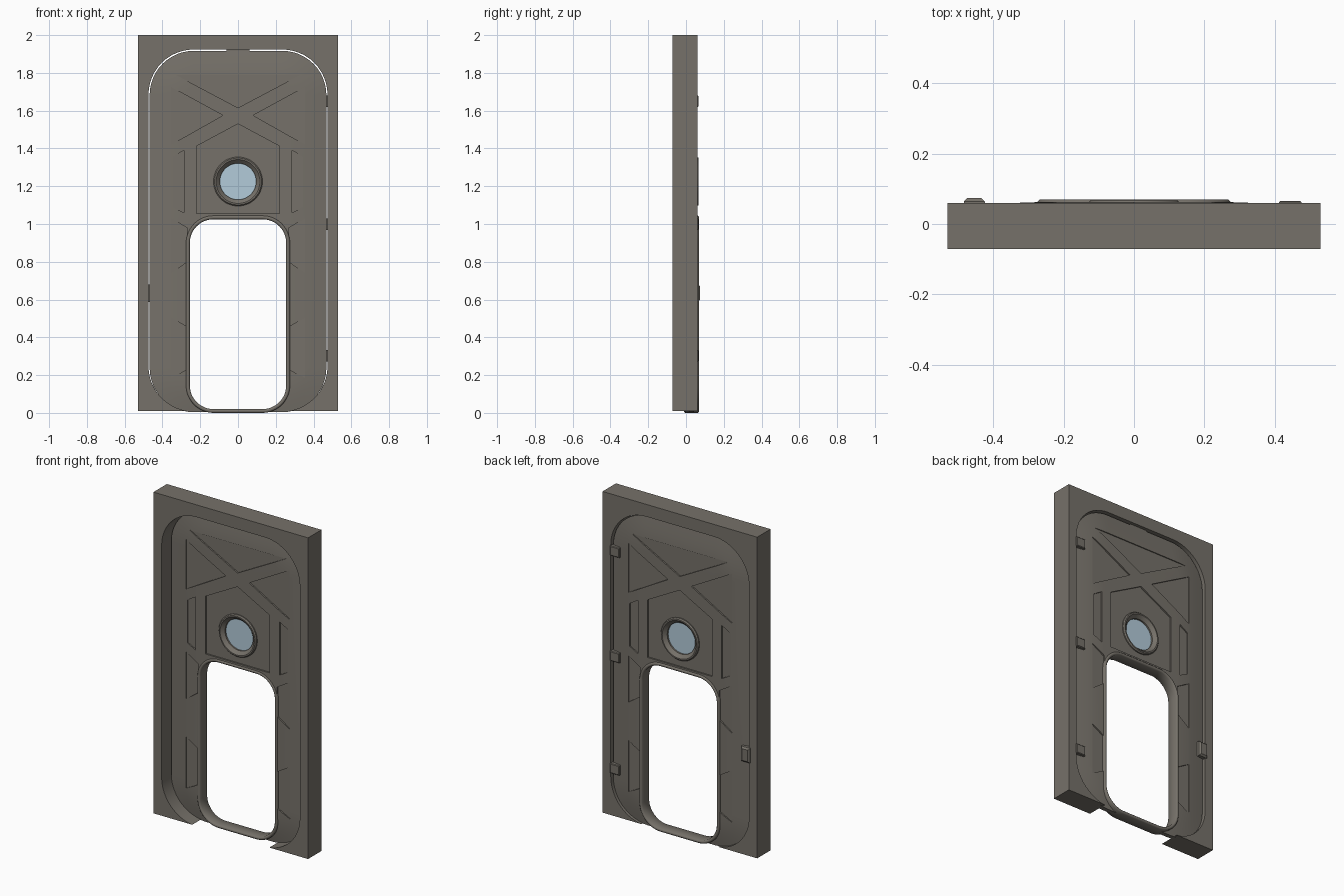
import bpy, bmesh, math

if "Cube" in bpy.data.objects:
    bpy.data.objects.remove(bpy.data.objects["Cube"])

def material(name, rgb):
    m = bpy.data.materials.new(name)
    m.diffuse_color = (*rgb, 1)
    m.use_nodes = True
    m.node_tree.nodes["Principled BSDF"].inputs["Base Color"].default_value = m.diffuse_color
    return m

METAL = material("grey_metal", (0.18, 0.165, 0.142))
GLASS = material("pale_blue_glass", (0.45, 0.60, 0.70))

def finish(name, bm, mat=METAL):
    bmesh.ops.recalc_face_normals(bm, faces=bm.faces)
    me = bpy.data.meshes.new(name)
    bm.to_mesh(me)
    bm.free()
    me.materials.append(mat)
    ob = bpy.data.objects.new(name, me)
    bpy.context.collection.objects.link(ob)
    return ob

def outline(hw, z0, z1, r, n=12):
    """Rounded rectangle in the xz plane."""
    pts = []
    for k, (sx, zc) in enumerate([(1, z1 - r), (-1, z1 - r), (-1, z0 + r), (1, z0 + r)]):
        for i in range(n + 1):
            a = math.pi / 2 * (k + i / n)
            pts.append((sx * (hw - r) + r * math.cos(a), zc + r * math.sin(a)))
    return pts

def skin(bm, rings, closed):
    """Bridge rings of 3D points; cap the ends or join last to first."""
    vs = [[bm.verts.new(p) for p in ring] for ring in rings]
    n = len(vs[0])
    for a, b in zip(vs, vs[1:] + (vs[:1] if closed else [])):
        if b is a:
            continue
        for i in range(n):
            j = (i + 1) % n
            bm.faces.new((a[i], a[j], b[j], b[i]))
    if not closed:
        bm.faces.new(vs[0])
        bm.faces.new(vs[-1])

def prism(bm, pts, y0, y1):
    skin(bm, [[(x, y, z) for x, z in pts] for y in (y0, y1)], False)

def circle(r, zc, n=48):
    return [(r * math.cos(2 * math.pi * i / n), zc + r * math.sin(2 * math.pi * i / n)) for i in range(n)]

def cut(ob, bm):
    cutter = finish("cutter", bm)
    cutter.hide_render = True
    m = ob.modifiers.new("cut", 'BOOLEAN')
    m.operation, m.solver, m.object = 'DIFFERENCE', 'EXACT', cutter
    bpy.context.view_layer.objects.active = ob
    bpy.ops.object.modifier_apply(modifier="cut")
    bpy.data.objects.remove(cutter)

def smooth(ob, deg=25):
    bpy.ops.object.select_all(action='DESELECT')
    ob.select_set(True)
    bpy.context.view_layer.objects.active = ob
    bpy.ops.object.shade_smooth_by_angle(angle=math.radians(deg))

# Outer frame block with a rounded opening that breaks through its bottom
bm = bmesh.new()
prism(bm, [(-0.53, 0.01), (0.53, 0.01), (0.53, 2.0), (-0.53, 2.0)], -0.071, 0.06)
frame = finish("door_frame", bm)
bm = bmesh.new()
prism(bm, outline(0.474, 0.008, 1.924, 0.24), -0.2, 0.2)
cut(frame, bm)
smooth(frame)

# Door panel, thinner toward its edge on both sides
def panel_ring(d, y):
    return [(x, y, z) for x, z in outline(0.468 - d, 0.004 + d, 1.917 - d, max(0.235 - d, 0.03))]

steps = [0.0, 0.02, 0.05, 0.08, 0.11, 0.15, 0.19]
rise = [0.02 * math.sin(math.pi / 2 * d / 0.19) for d in steps]
rings = [panel_ring(d, 0.015 - h) for d, h in reversed(list(zip(steps, rise)))]
rings += [panel_ring(d, 0.042 + h) for d, h in zip(steps, rise)]
bm = bmesh.new()
skin(bm, rings, False)
panel = finish("door_panel", bm)

# Hatch opening and porthole hole
RIM = (0.275, 0.0, 1.045, 0.145)
def rim_outline(d):
    hw, z0, z1, r = RIM
    return outline(hw - d, z0 + d, z1 - d, r - d)

bm = bmesh.new()
prism(bm, rim_outline(0.01), -0.2, 0.2)
prism(bm, circle(0.11, 1.225), -0.2, 0.2)
cut(panel, bm)

# Recessed pockets between the braces, front and back
centre = [
    [(0, 1.615), (0.33, 1.79), (-0.33, 1.79)],
    [(-0.22, 1.055), (0.22, 1.055), (0.22, 1.412), (0, 1.53), (-0.22, 1.412)],
]
side = [
    [(0.08, 1.575), (0.355, 1.42), (0.355, 1.725)],
    [(0.287, 1.06), (0.345, 1.09), (0.345, 1.355), (0.287, 1.39)],
    [(0.27, 0.98), (0.27, 0.80), (0.355, 0.74), (0.355, 1.03)],
    [(0.27, 0.455), (0.27, 0.23), (0.355, 0.185), (0.355, 0.505)],
]
pockets = centre + side + [[(-x, z) for x, z in p] for p in side]
for y0, y1 in ((-0.1, 0.004), (0.053, 0.15)):
    bm = bmesh.new()
    for p in pockets:
        prism(bm, p, y0, y1)
    cut(panel, bm)
smooth(panel, 20)

# Rounded rim around the hatch opening
bm = bmesh.new()
profile = [(0, -0.004), (0.006, -0.01), (0.014, -0.01), (0.02, -0.003),
           (0.02, 0.062), (0.014, 0.069), (0.006, 0.069), (0, 0.063)]
skin(bm, [[(x, y, z) for x, z in rim_outline(d)] for d, y in profile], True)
smooth(finish("hatch_rim", bm), 50)

# Porthole ring and glass
bm = bmesh.new()
profile = [(0.13, -0.003), (0.124, -0.01), (0.116, -0.01), (0.096, 0.01),
           (0.096, 0.047), (0.116, 0.067), (0.124, 0.067), (0.13, 0.06)]
skin(bm, [[(x, y, z) for x, z in circle(r, 1.225)] for r, y in profile], True)
smooth(finish("porthole_ring", bm), 40)
bm = bmesh.new()
prism(bm, circle(0.098, 1.225), 0.02, 0.037)
smooth(finish("porthole_glass", bm, GLASS))

# Hinges and latch on the back: small plates with tapered tops
def plate(name, x0, x1, z0, z1, y1, t=0.007):
    bm = bmesh.new()
    def ring(d, y):
        return [(x0 + d, y, z0 + d), (x1 - d, y, z0 + d), (x1 - d, y, z1 - d), (x0 + d, y, z1 - d)]
    skin(bm, [ring(0, 0.035), ring(0, y1 - t), ring(t, y1)], False)
    finish(name, bm)

for i, z in enumerate((0.302, 0.998, 1.65)):
    plate(f"hinge_{i + 1}", 0.412, 0.476, z - 0.03, z + 0.03, 0.066, 0.004)
plate("latch", -0.484, -0.424, 0.588, 0.68, 0.074, 0.01)

# Top catch bridging the gap above the door
bm = bmesh.new()
prism(bm, [(-0.06, 1.905), (0.06, 1.905), (0.06, 1.93), (-0.06, 1.93)], 0.02, 0.04)
finish("top_catch", bm)
